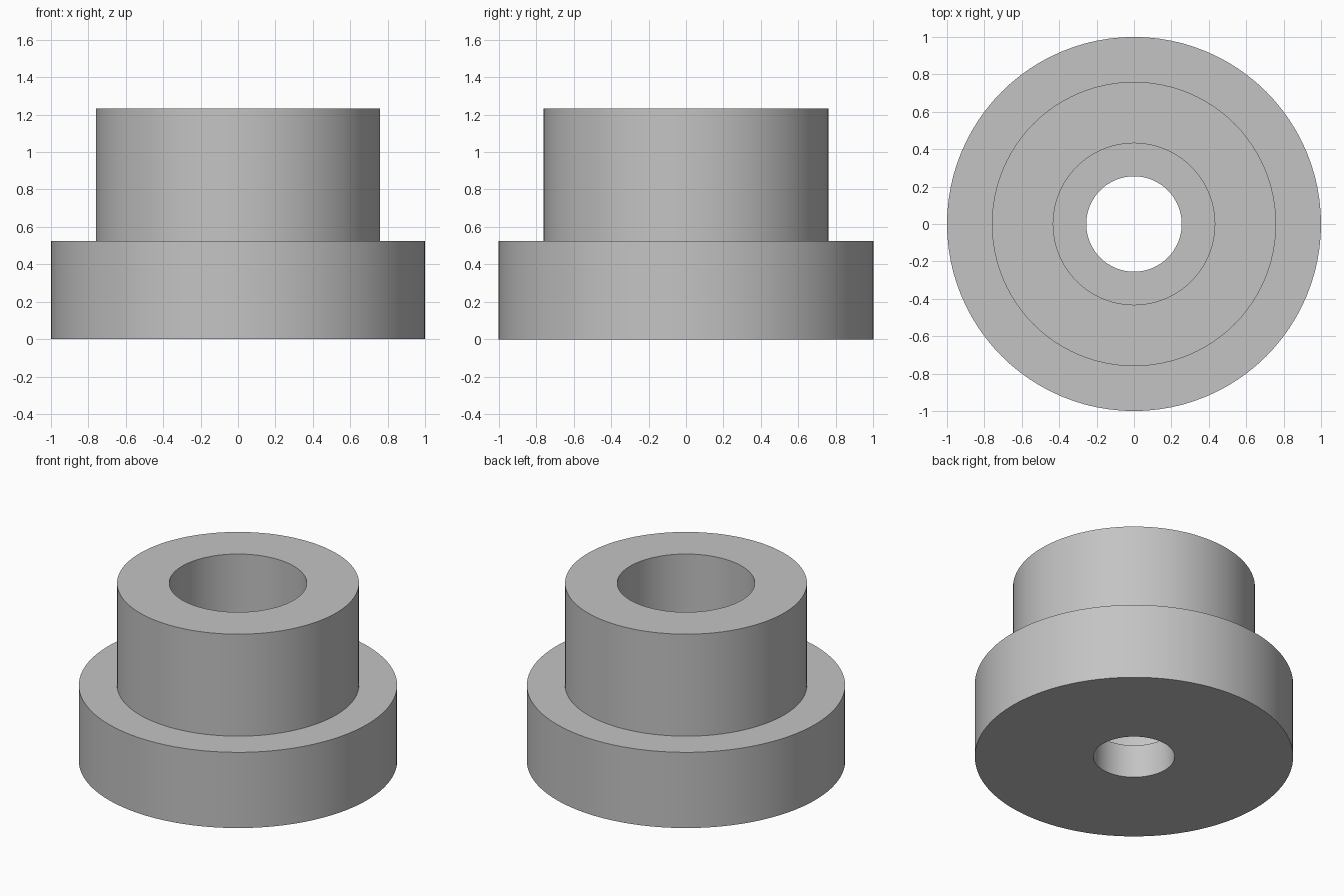
import bpy
import bmesh
import math
from mathutils import Matrix, Vector

SEGMENTS = 96

cube = bpy.data.objects.get("Cube")
if cube:
    bpy.data.objects.remove(cube, do_unlink=True)


def make_material(name, color):
    mat = bpy.data.materials.new(name)
    mat.use_nodes = True
    mat.diffuse_color = color
    mat.node_tree.nodes["Principled BSDF"].inputs["Base Color"].default_value = color
    return mat


def lathe(name, profile, mat):
    """Spin a closed (radius, height) profile around the z axis."""
    bm = bmesh.new()
    verts = [bm.verts.new((r, 0, z)) for r, z in profile]
    edges = [bm.edges.new((v, verts[(i + 1) % len(verts)])) for i, v in enumerate(verts)]
    bmesh.ops.spin(bm, geom=verts + edges, cent=(0, 0, 0), axis=(0, 0, 1),
                   angle=math.tau, steps=SEGMENTS, use_merge=True)
    bmesh.ops.remove_doubles(bm, verts=bm.verts, dist=0.0001)
    bmesh.ops.recalc_face_normals(bm, faces=bm.faces)
    mesh = bpy.data.meshes.new(name)
    bm.to_mesh(mesh)
    bm.free()
    mesh.materials.append(mat)
    obj = bpy.data.objects.new(name, mesh)
    bpy.context.collection.objects.link(obj)
    bpy.ops.object.select_all(action="DESELECT")
    obj.select_set(True)
    bpy.context.view_layer.objects.active = obj
    bpy.ops.object.shade_smooth_by_angle(angle=math.radians(30))
    return obj


grey = make_material("plain grey", (0.55, 0.55, 0.55, 1))

# Flange, collar, wide counterbore and narrow through hole in one section
FLANGE_R, COLLAR_R, BORE_R, HOLE_R = 1.0, 0.76, 0.432, 0.255
FLANGE_Z, TOP_Z, SHELF_Z = 0.525, 1.232, 0.23
lathe("flanged_bushing", [
    (HOLE_R, 0), (FLANGE_R, 0), (FLANGE_R, FLANGE_Z), (COLLAR_R, FLANGE_Z),
    (COLLAR_R, TOP_Z), (BORE_R, TOP_Z), (BORE_R, SHELF_Z), (HOLE_R, SHELF_Z),
], grey)
